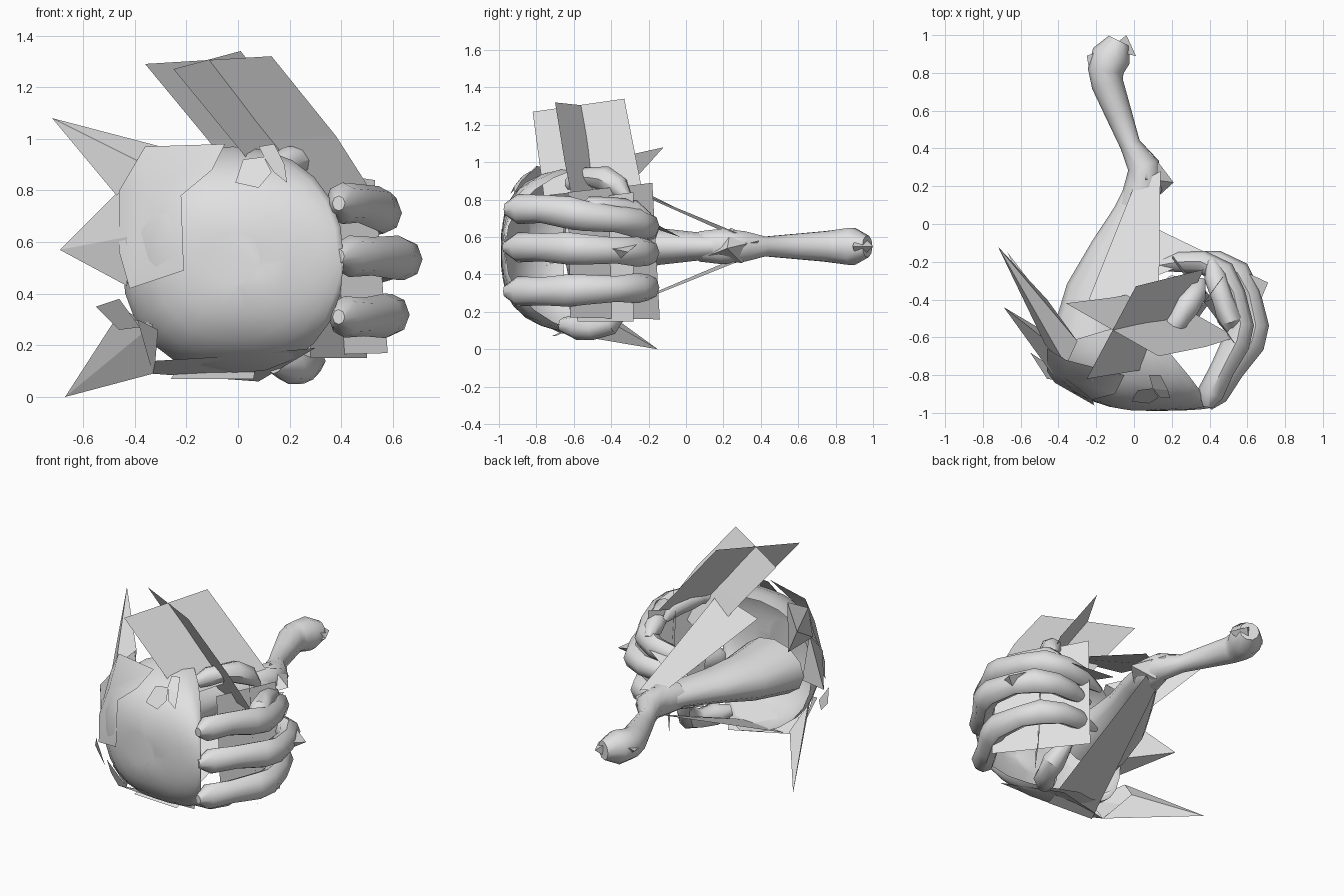
import bpy, bmesh, math
from mathutils import Vector

bone = bpy.data.materials.new("pale_grey")
bone.diffuse_color = (0.75, 0.75, 0.75, 1)


def make(name, verts, faces, smooth=0):
    me = bpy.data.meshes.new(name)
    me.from_pydata([tuple(v) for v in verts], [], faces)
    bm = bmesh.new()
    bm.from_mesh(me)
    bmesh.ops.recalc_face_normals(bm, faces=bm.faces)
    bm.to_mesh(me)
    bm.free()
    me.materials.append(bone)
    ob = bpy.data.objects.new(name, me)
    bpy.context.collection.objects.link(ob)
    if smooth:
        bpy.ops.object.select_all(action='DESELECT')
        bpy.context.view_layer.objects.active = ob
        ob.select_set(True)
        bpy.ops.object.shade_smooth_by_angle(angle=math.radians(smooth))
    return ob


def tube(name, path, sides=8, flat=1.0, caps=True):
    """Loft a limb along (x, y, z, radius) points; flat scales z."""
    pts = [Vector(p[:3]) for p in path]
    verts, faces = [], []
    for i, p in enumerate(pts):
        t = (pts[min(i + 1, len(pts) - 1)] - pts[max(i - 1, 0)]).normalized()
        a = t.cross(Vector((0, 0, 1))).normalized()
        b = a.cross(t)
        for k in range(sides):
            w = 2 * math.pi * k / sides
            verts.append(p + path[i][3] * (a * math.cos(w) + b * math.sin(w) * flat))
    for i in range(len(pts) - 1):
        for k in range(sides):
            n = (k + 1) % sides
            faces.append((i * sides + k, i * sides + n,
                          (i + 1) * sides + n, (i + 1) * sides + k))
    if caps:
        faces += [tuple(range(sides)),
                  tuple(range((len(pts) - 1) * sides, len(pts) * sides))]
    return make(name, verts, faces, 45)


def strip(name, left, right):
    """Flat card made from two matching edges."""
    n = len(left)
    return make(name, left + right,
                [(i, i + 1, n + i + 1, n + i) for i in range(n - 1)])


# Domed shell, open at the back, with its right side cut off at the fingers
seg = 24
rings = [(0.25, 0.004), (0.5, 0.03), (0.7, 0.08), (0.85, 0.16),
         (0.95, 0.26), (1.0, 0.36), (1.0, 0.46)]
verts, faces = [(0.08, -0.985, 0.5)], []
for r, drop in rings:
    for k in range(seg):
        a = 2 * math.pi * k / seg
        c, s = math.cos(a), math.sin(a)
        x = -0.02 + 0.43 * r * math.copysign(abs(c) ** 0.9, c)
        z = 0.53 + 0.44 * r * math.copysign(abs(s) ** 0.9, s)
        keep = 1 - 0.95 * max(0, c) ** 1.3 - 0.45 * max(0, -c)
        y = -0.99 + drop * keep + 0.08 * max(0, -c) * r
        verts.append((x, y, z))
for k in range(seg):
    n = (k + 1) % seg
    faces.append((0, 1 + k, 1 + n))
    for i in range(len(rings) - 1):
        faces.append((1 + i * seg + k, 1 + (i + 1) * seg + k,
                      1 + (i + 1) * seg + n, 1 + i * seg + n))
make("shell", verts, faces, 60)

# Broken plates overlapping the left side of the shell
make("left_plate", [(-0.36, -0.72, 0.97), (-0.36, -0.82, 0.78), (-0.22, -0.93, 0.78),
                    (-0.21, -0.96, 0.49), (-0.42, -0.84, 0.42), (-0.46, -0.78, 0.56),
                    (-0.46, -0.66, 0.8), (-0.05, -0.8, 0.98), (-0.1, -0.9, 0.88)],
     [(0, 1, 6), (1, 2, 3, 4), (1, 4, 5, 6), (0, 7, 8, 2, 1)], 40)
make("lower_plate", [(-0.39, -0.8, 0.3), (-0.31, -0.87, 0.26), (-0.32, -0.78, 0.14),
                     (-0.33, -0.68, 0.09), (0.08, -0.55, 0.06), (0.3, -0.88, 0.19),
                     (0.0, -0.84, 0.16)],
     [(0, 1, 2, 3), (2, 3, 4, 6), (4, 5, 6)], 40)

# Three pointed shards on the left
shards = {
    "upper_shard": ((-0.72, -0.12, 1.08), (-0.3, -0.62, 0.97), (-0.36, -0.75, 0.9),
                    (-0.47, -0.64, 0.78), (-0.46, -0.4, 0.77)),
    "middle_shard": ((-0.69, -0.44, 0.57), (-0.46, -0.62, 0.8), (-0.43, -0.8, 0.62),
                     (-0.43, -0.8, 0.43), (-0.42, -0.6, 0.5)),
    "lower_shard": ((-0.67, -0.15, 0.0), (-0.45, -0.62, 0.34), (-0.33, -0.82, 0.28),
                    (-0.33, -0.68, 0.09), (-0.4, -0.5, 0.2)),
}
for name, pts in shards.items():
    make(name, pts, [(0, 1, 2), (0, 2, 3), (0, 3, 4), (0, 4, 1)])
make("edge_shard", [(-0.55, -0.68, 0.35), (-0.46, -0.82, 0.38), (-0.38, -0.83, 0.27),
                    (-0.46, -0.74, 0.26)], [(0, 1, 2, 3)])

# Three long curled fingers
base = [(0.39, -0.97, 0.025), (0.43, -0.9, 0.07), (0.52, -0.77, 0.065),
        (0.62, -0.63, 0.075), (0.645, -0.54, 0.07), (0.61, -0.37, 0.06),
        (0.55, -0.26, 0.07), (0.44, -0.2, 0.06), (0.32, -0.2, 0.055),
        (0.15, -0.23, 0.015)]
for name, z, shift, droop in (("low_finger", 0.31, -0.05, 0.03),
                              ("middle_finger", 0.545, 0.0, -0.04),
                              ("high_finger", 0.75, -0.08, -0.13)):
    tube(name, [(x + shift * min(1, i / 3), y, z + droop * max(0, i - 2) / 7, r)
                for i, (x, y, r) in enumerate(base)], 8, 1.15)
make("knuckle_spur", [(0.71, -0.31, 0.52), (0.63, -0.5, 0.56), (0.56, -0.24, 0.58),
                      (0.6, -0.38, 0.46)], [(0, 1, 2), (0, 2, 3), (0, 3, 1)])

# Short digits above and below
tube("top_digit", [(0.14, -0.62, 0.88, 0.04), (0.19, -0.57, 0.91, 0.06),
                   (0.24, -0.5, 0.92, 0.055), (0.28, -0.43, 0.91, 0.07),
                   (0.33, -0.36, 0.87, 0.06), (0.36, -0.3, 0.8, 0.02)])
tube("inner_digit", [(0.41, -0.2, 0.7, 0.03), (0.43, -0.28, 0.74, 0.06),
                     (0.47, -0.4, 0.76, 0.055), (0.51, -0.5, 0.75, 0.07),
                     (0.53, -0.58, 0.7, 0.03)])
tube("bottom_digit", [(0.14, -0.66, 0.13, 0.04), (0.2, -0.58, 0.12, 0.07),
                      (0.25, -0.5, 0.11, 0.06), (0.27, -0.42, 0.14, 0.07),
                      (0.25, -0.34, 0.22, 0.045), (0.2, -0.3, 0.38, 0.03)])

# Jagged chipped rim near the top of the shell
make("chipped_rim", [(0.0, -0.91, 0.86), (0.02, -0.88, 0.92), (0.1, -0.87, 0.93),
                     (0.13, -0.92, 0.87), (0.08, -0.95, 0.81), (-0.01, -0.94, 0.83)],
     [(0, 1, 2, 3, 4, 5)])
make("chipped_flap", [(0.08, -0.8, 0.97), (0.14, -0.8, 0.98), (0.18, -0.88, 0.9),
                      (0.19, -0.92, 0.83), (0.14, -0.92, 0.87), (0.1, -0.87, 0.93)],
     [(0, 1, 2, 5), (2, 3, 4, 5)])

# Forearm with knobbed end and wrist
tube("forearm", [(-0.08, 0.97, 0.55, 0.06), (-0.12, 0.89, 0.55, 0.105),
                 (-0.15, 0.81, 0.55, 0.095), (-0.14, 0.74, 0.55, 0.085),
                 (-0.08, 0.58, 0.55, 0.07), (-0.02, 0.42, 0.55, 0.055),
                 (0.05, 0.31, 0.55, 0.085), (0.05, 0.2, 0.55, 0.1),
                 (0.0, 0.08, 0.55, 0.085)], 10)
make("end_chip_left", [(-0.25, 0.89, 0.56), (-0.12, 0.94, 0.62), (-0.23, 0.77, 0.55),
                       (-0.14, 0.85, 0.47)], [(0, 1, 2), (0, 2, 3), (0, 3, 1)])
make("end_chip_right", [(-0.04, 1.0, 0.55), (-0.14, 0.92, 0.63), (0.01, 0.89, 0.55),
                        (-0.12, 0.92, 0.47)], [(0, 1, 2), (0, 2, 3), (0, 3, 1)])
make("wrist_spur", [(0.21, 0.22, 0.54), (0.08, 0.39, 0.58), (0.06, 0.24, 0.65),
                    (0.1, 0.12, 0.5), (0.08, 0.3, 0.46)],
     [(0, 1, 2), (0, 2, 3), (0, 3, 4), (0, 4, 1)])

# Flaring palm cone reaching the shell, and the thin webs above and below
tube("palm", [(0.05, 0.2, 0.55, 0.09), (0.0, 0.05, 0.55, 0.11),
              (-0.09, -0.14, 0.55, 0.14), (-0.17, -0.36, 0.54, 0.19),
              (-0.2, -0.62, 0.53, 0.24)], 12, 0.7, caps=False)
make("upper_web", [(0.0, 0.2, 0.63), (0.14, 0.28, 0.62), (0.13, -0.52, 0.95),
                   (-0.24, -0.4, 0.93)], [(0, 1, 2, 3)])
make("lower_web", [(0.0, 0.2, 0.46), (0.14, 0.28, 0.47), (0.06, -0.72, 0.07),
                   (-0.26, -0.7, 0.07)], [(0, 1, 2, 3)])
make("palm_flap", [(0.13, -0.03, 0.6), (0.4, -0.16, 0.67), (0.13, -0.27, 0.68)],
     [(0, 1, 2)])

# Crossing flat cards: a slanted pair above, an upright pair below
strip("slanted_card_side", [(-0.25, -0.82, 1.27), (0.12, -0.76, 0.82)],
      [(0.01, -0.33, 1.34), (0.37, -0.24, 0.88)])
strip("slanted_card_front", [(-0.36, -0.42, 1.29), (-0.12, -0.39, 1.0), (0.1, -0.35, 0.72)],
      [(0.13, -0.70, 1.32), (0.38, -0.65, 1.01), (0.54, -0.60, 0.76)])
strip("upright_card_side", [(0.53, -0.63, 0.84), (0.58, -0.62, 0.17)],
      [(0.2, -0.18, 0.89), (0.22, -0.14, 0.16)])
strip("upright_card_front", [(0.25, -0.58, 0.8), (0.28, -0.58, 0.15)],
      [(0.47, -0.28, 0.84), (0.5, -0.28, 0.15)])
